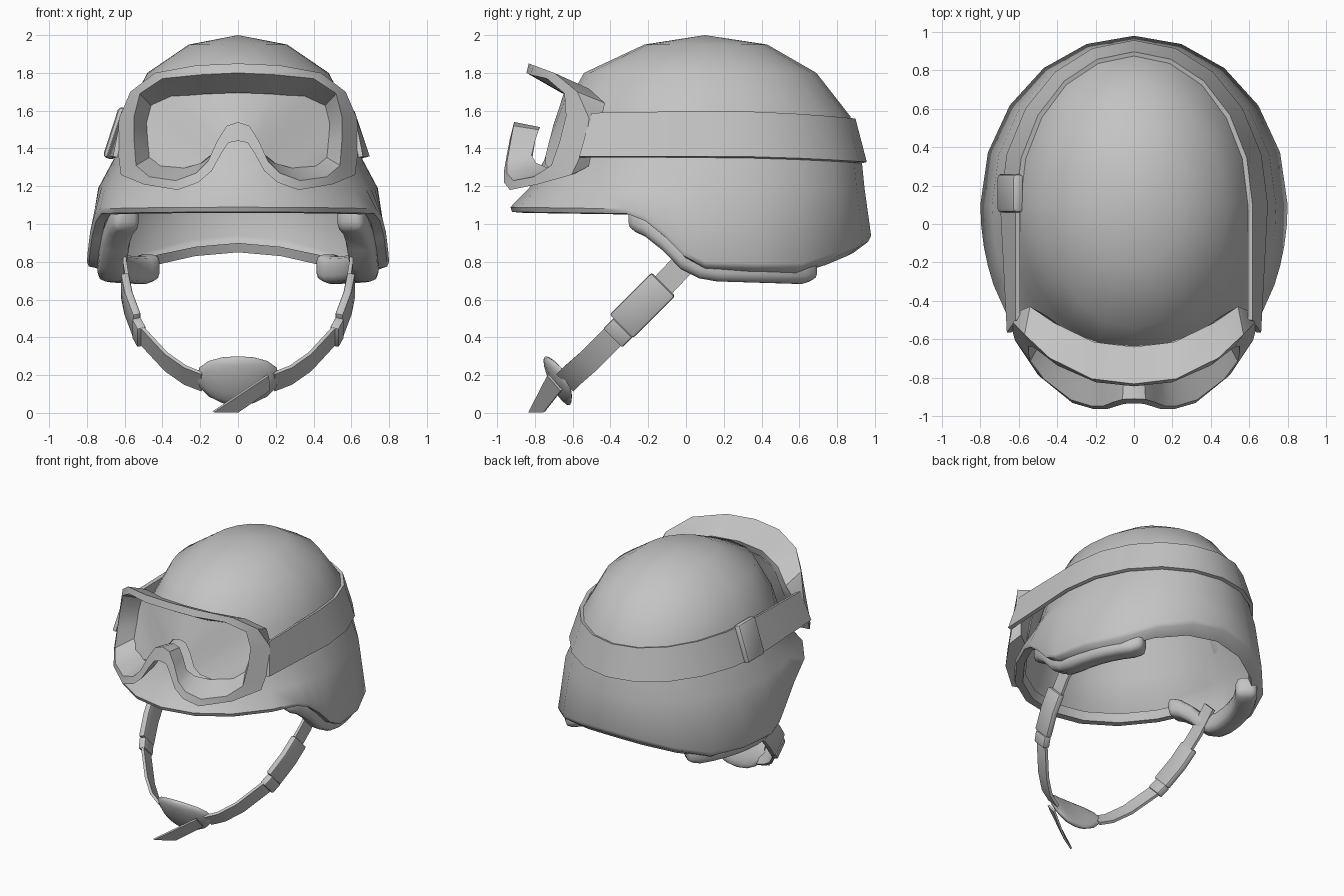
import bpy, bmesh, math
from mathutils import Vector

if "Cube" in bpy.data.objects:
    bpy.data.objects.remove(bpy.data.objects["Cube"], do_unlink=True)

grey = bpy.data.materials.new("plain_grey")
grey.use_nodes = True
GREY = (0.55, 0.55, 0.55, 1)
grey.diffuse_color = GREY
grey.node_tree.nodes["Principled BSDF"].inputs["Base Color"].default_value = GREY


def finish(name, bm, thickness=0, bevel=0, mirror=False, angle=35):
    """Turn a bmesh into a named object, bake its modifiers and smooth it."""
    bmesh.ops.recalc_face_normals(bm, faces=bm.faces)
    mesh = bpy.data.meshes.new(name)
    bm.to_mesh(mesh)
    bm.free()
    mesh.materials.append(grey)
    ob = bpy.data.objects.new(name, mesh)
    bpy.context.collection.objects.link(ob)
    if thickness:
        m = ob.modifiers.new("thickness", "SOLIDIFY")
        m.thickness, m.offset = thickness, 0
    if bevel:
        m = ob.modifiers.new("bevel", "BEVEL")
        m.width, m.segments, m.limit_method = bevel, 2, "ANGLE"
        m.angle_limit = math.radians(50)
    if mirror:
        ob.modifiers.new("mirror", "MIRROR")
    bpy.ops.object.select_all(action="DESELECT")
    ob.select_set(True)
    bpy.context.view_layer.objects.active = ob
    bpy.ops.object.convert(target="MESH")
    bpy.ops.object.shade_smooth_by_angle(angle=math.radians(angle))
    return ob


def bridge(bm, loops):
    """Quads between consecutive closed loops of equal length."""
    for a, b in zip(loops, loops[1:]):
        for i in range(len(a)):
            j = (i + 1) % len(a)
            bm.faces.new((a[i], a[j], b[j], b[i]))


def band(name, top, low, thickness, **options):
    """Flat band between two edge paths."""
    bm = bmesh.new()
    rows = [(bm.verts.new(t), bm.verts.new(b)) for t, b in zip(top, low)]
    for (a, b), (c, d) in zip(rows, rows[1:]):
        bm.faces.new((a, b, d, c))
    return finish(name, bm, thickness, **options)


def ribbon(name, points, half_width, thickness, **options):
    """Band along a centre path, with the same width direction throughout."""
    w = Vector(half_width)
    return band(name, [Vector(p) + w for p in points],
                [Vector(p) - w for p in points], thickness, **options)


# Helmet shell: half ellipses at each height, with a shaped, folded lower rim;
# extra columns follow the step from brim to ear flap
COLUMNS = sorted(list(range(0, 360, 18)) + [186, 192, 204, 336, 348, 354])
CENTRE = 0.1
RIM = [(-1, 1.09), (-.3, 1.08), (-.17, 1.02), (-.02, .86), (.1, .80),
       (.6, .785), (.85, .87), (1, .95)]


def rim_height(y):
    for (y0, z0), (y1, z1) in zip(RIM, RIM[1:]):
        if y <= y1:
            return z0 + (z1 - z0) * (y - y0) / (y1 - y0)
    return RIM[-1][1]


def ellipse(degrees, w, front, back):
    a = math.radians(degrees)
    s = math.sin(a)
    return w * math.cos(a), CENTRE + s * (back - CENTRE if s > 0 else CENTRE - front)


def ring(bm, w, front, back, height):
    verts = []
    for a in COLUMNS:
        x, y = ellipse(a, w, front, back)
        verts.append(bm.verts.new((x, y, height(y) if callable(height) else height)))
    return verts


def under_rim(y):
    return rim_height(y * 1.07) - .03 - .05 * max(0, y)


bm = bmesh.new()
rings = [ring(bm, *r) for r in [
    (.26, -.22, .43, 1.95), (.48, -.54, .69, 1.80), (.60, -.67, .87, 1.57),
    (.66, -.75, .93, 1.34), (.74, -.83, .945, 1.19),
    (.80, -.93, .98, rim_height),
    (.79, -.92, .965, lambda y: rim_height(y) - .025),
    (.74, -.86, .89, under_rim),
    (.72, -.84, .87, lambda y: under_rim(y) + .06)]]
bridge(bm, rings)
tip = bm.verts.new((0, CENTRE, 2.0))
for a, b in zip(rings[0], rings[0][1:] + rings[0][:1]):
    bm.faces.new((a, b, tip))
finish("helmet_shell", bm, angle=50)

# Ear pads hanging below the rim, rising along the front of the flap
pad = []
for k in range(12):
    x, y = ellipse(7 * k - 30, .67, -.68, .87)
    pad.append((x, y, rim_height(y) - .03))
ribbon("ear_pads", pad, (0, 0, .072), .15, bevel=.04, mirror=True, angle=50)

# Goggle frame: outer and inner outlines swept backwards onto the helmet
OUTER = [(0, 1.44), (.05, 1.43), (.09, 1.37), (.14, 1.28), (.21, 1.22), (.32, 1.18),
         (.5, 1.21), (.62, 1.26), (.64, 1.42), (.63, 1.56), (.57, 1.70),
         (.44, 1.80), (.22, 1.84), (0, 1.85)]
INNER = [(0, 1.54), (.06, 1.52), (.11, 1.44), (.16, 1.33), (.22, 1.27), (.33, 1.23),
         (.47, 1.25), (.54, 1.31), (.55, 1.44), (.55, 1.57), (.52, 1.69),
         (.40, 1.77), (.2, 1.79), (0, 1.80)]


def curve_back(x):
    return .55 * x ** 2 + 1.1 * x ** 4


def frame_loop(bm, half, back, sx=1, sz=1):
    full = half + [(-x, z) for x, z in half[-2:0:-1]]
    verts = []
    for x, z in full:
        y = -.985 + .25 * (z - 1.24) + curve_back(x)
        if back:
            y += (.13 + .18 * max(0, z - 1.5) + max(0, 1.3 - z) * .8
                  - 1.0 * max(0, abs(x) - .55))
        verts.append(bm.verts.new((x * sx, y, 1.45 + (z - 1.45) * sz)))
    return verts


bm = bmesh.new()
outer = frame_loop(bm, OUTER, False)
bridge(bm, [outer, frame_loop(bm, INNER, False),
            frame_loop(bm, INNER, True, .87, .70),
            frame_loop(bm, OUTER, True, .95, .76), outer])
finish("goggle_frame", bm)


# Goggle lens: curved sheet closing the back of the frame
def lens_point(x, z):
    x, z = x * .9, 1.45 + (z - 1.45) * .73
    return x, -.775 + .33 * (z - 1.29) + curve_back(x), z


half = len(INNER) // 2
lower, upper = INNER[:half], INNER[:half - 1:-1]
band("goggle_lens",
     [lens_point(-x, z) for x, z in upper[:0:-1]] + [lens_point(*p) for p in upper],
     [lens_point(-x, z) for x, z in lower[:0:-1]] + [lens_point(*p) for p in lower],
     .008)

# Goggle strap: leaning band around the back, running straight to the frame
arc = [(a, math.sin(math.radians(a)) ** 2) for a in range(0, 181, 18)]
top = [(*ellipse(a, .605, 0, .885), 1.595 - .04 * drop) for a, drop in arc]
low = [(*ellipse(a, .685, 0, .945), 1.355 - .03 * drop) for a, drop in arc]
band("goggle_strap", [(.605, -.5, 1.585)] + top + [(-.605, -.5, 1.585)],
     [(.65, -.565, 1.355)] + low + [(-.65, -.565, 1.355)], .025)

# Slider on the right side of the goggle strap
bm = bmesh.new()
bmesh.ops.create_cube(bm, size=1)
bmesh.ops.scale(bm, vec=(.06, .2, .28), verts=bm.verts)
slider = finish("strap_slider", bm, bevel=.02)
slider.location = (-.645, .16, 1.48)
slider.rotation_euler.y = math.radians(18)

# Chin strap with its buckles
ribbon("chin_straps", [(.6, .1, .9), (.6, -.04, .76), (.57, -.22, .57), (.51, -.38, .41),
                       (.38, -.52, .27), (.28, -.6, .2), (.19, -.635, .165)],
       (0, -.045, .045), .02, mirror=True)
ribbon("chin_buckles", [(.6, -.12, .68), (.58, -.22, .58), (.535, -.34, .46)],
       (0, -.062, .062), .045, bevel=.012, mirror=True)
ribbon("chin_clips", [(.54, -.33, .455), (.51, -.385, .40)],
       (0, -.05, .05), .05, bevel=.01, mirror=True)

# Chin cup: flattened oval, its ends bent backwards
bm = bmesh.new()
bmesh.ops.create_uvsphere(bm, u_segments=14, v_segments=8, radius=1)
for v in bm.verts:
    x, y, z = v.co
    v.co = (.225 * x, .04 * y + .05 * x * x, .145 * z)
cup = finish("chin_cup", bm, angle=60)
cup.location = (0, -.68, .17)
cup.rotation_euler.x = math.radians(27)

# Loose strap end hanging from the cup, cut level at the bottom
band("strap_end", [(.16, -.73, .2), (-.13, -.83, .006)],
     [(.165, -.66, .12), (0, -.75, .006)], .014)
